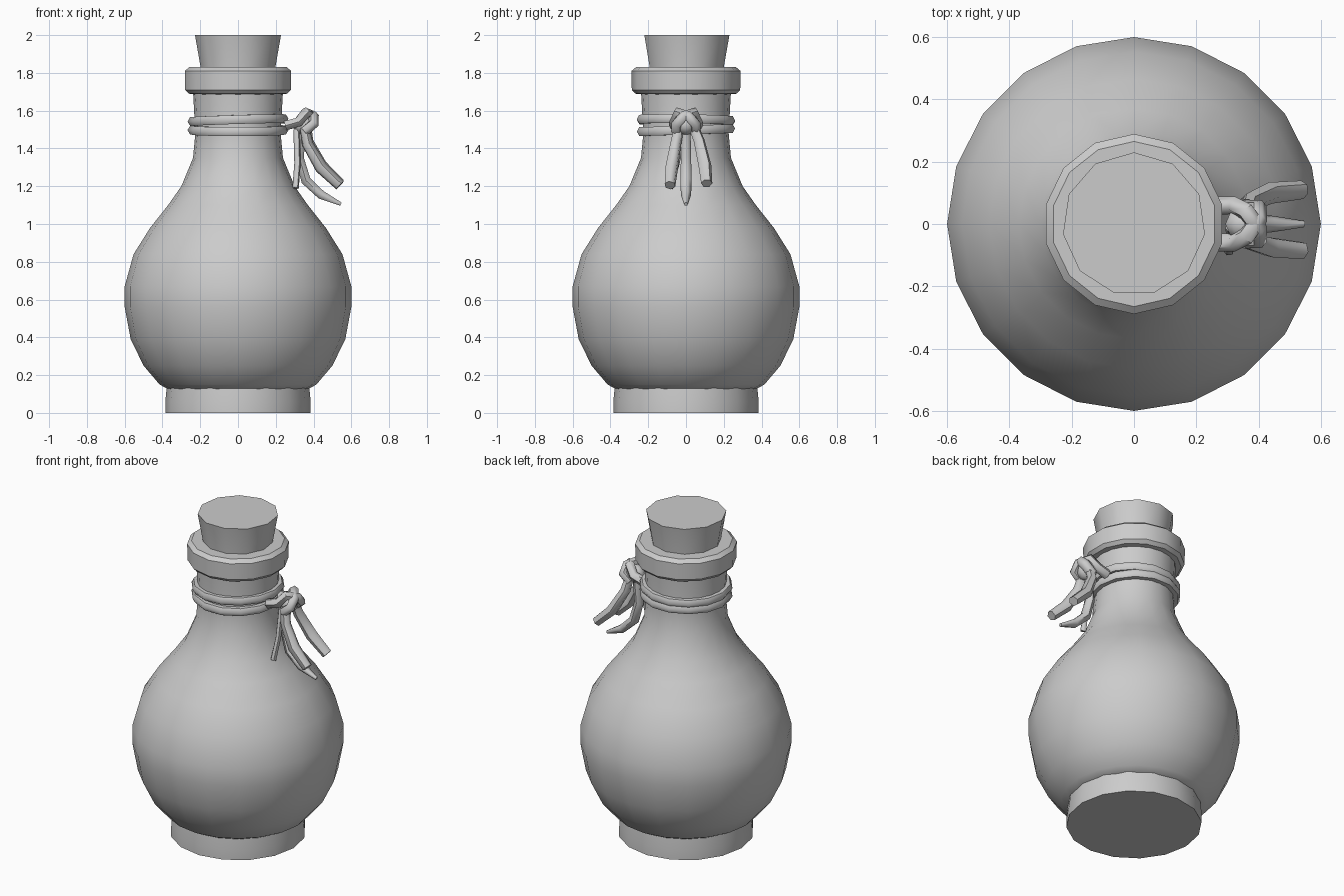
import bpy, bmesh
from math import sin, cos, pi, radians

if "Cube" in bpy.data.objects:
    bpy.data.objects.remove(bpy.data.objects["Cube"])


def finish(obj, angle=40):
    bpy.ops.object.select_all(action='DESELECT')
    obj.select_set(True)
    bpy.context.view_layer.objects.active = obj
    bpy.ops.object.shade_smooth_by_angle(angle=radians(angle))


def lathe(name, profile, sides, turn=0.0):
    """Revolve (radius, z) points about z and cap both ends."""
    bm = bmesh.new()
    rings = []
    for r, z in profile:
        rings.append([bm.verts.new((r * cos(turn + 2 * pi * i / sides),
                                    r * sin(turn + 2 * pi * i / sides), z))
                      for i in range(sides)])
    for a, b in zip(rings, rings[1:]):
        for i in range(sides):
            j = (i + 1) % sides
            bm.faces.new((a[i], a[j], b[j], b[i]))
    bm.faces.new(rings[0][::-1])
    bm.faces.new(rings[-1])
    me = bpy.data.meshes.new(name)
    bm.to_mesh(me)
    bm.free()
    obj = bpy.data.objects.new(name, me)
    bpy.context.collection.objects.link(obj)
    finish(obj)
    return obj


def tube(name, points, radius, scales=None, cyclic=False):
    """Low-poly cord along a path."""
    cu = bpy.data.curves.new(name, 'CURVE')
    cu.dimensions = '3D'
    cu.bevel_depth = radius
    cu.bevel_resolution = 1
    cu.use_fill_caps = True
    sp = cu.splines.new('POLY')
    sp.points.add(len(points) - 1)
    for i, p in enumerate(points):
        sp.points[i].co = (*p, 1)
        sp.points[i].radius = scales[i] if scales else 1
    sp.use_cyclic_u = cyclic
    obj = bpy.data.objects.new(name, cu)
    bpy.context.collection.objects.link(obj)
    bpy.ops.object.select_all(action='DESELECT')
    obj.select_set(True)
    bpy.context.view_layer.objects.active = obj
    bpy.ops.object.convert(target='MESH')
    finish(bpy.context.view_layer.objects.active, 60)


# Glass: foot, round body with neck, and lip
lathe("foot", [(0.385, 0), (0.385, 0.06), (0.375, 0.16)], 16)
lathe("body", [(0.36, 0.12), (0.415, 0.15), (0.5, 0.25), (0.568, 0.39),
               (0.6, 0.56), (0.6, 0.67), (0.553, 0.84), (0.465, 0.98),
               (0.37, 1.1), (0.3, 1.2), (0.238, 1.35), (0.226, 1.48),
               (0.238, 1.7)], 20)
lathe("lip", [(0.22, 1.685), (0.268, 1.69), (0.287, 1.71), (0.289, 1.81),
              (0.265, 1.83), (0.2, 1.83)], 14, pi / 14)

# Cork stopper
lathe("cork", [(0.195, 1.75), (0.2, 1.83), (0.23, 2.0)], 11, pi / 2)

# Two cords wound round the neck
for k, z in enumerate((1.497, 1.55)):
    tube(f"neck_cord_{k + 1}",
         [(0.24 * cos(t), 0.24 * sin(t), z + 0.008 * sin(t + k * 2))
          for t in (2 * pi * i / 14 for i in range(14))], 0.027, cyclic=True)

# Knot: crossing loops round a core
bpy.ops.mesh.primitive_uv_sphere_add(segments=8, ring_count=5, radius=1,
                                     location=(0.35, 0, 1.525))
knot = bpy.context.object
knot.name = "knot_core"
knot.scale = (0.06, 0.055, 0.055)
finish(knot, 60)
for side in (-1, 1):
    tube("knot_loop_left" if side < 0 else "knot_loop_right",
         [(0.25, side * 0.06, 1.52), (0.32, side * 0.06, 1.54),
          (0.36, side * 0.04, 1.59), (0.4, -side * 0.015, 1.57),
          (0.4, -side * 0.05, 1.53), (0.35, -side * 0.05, 1.49)],
         0.029)

# Hanging tails: two thick outer ones, a pointed centre one, a thin strand
tube("tail_left", [(0.35, -0.035, 1.52), (0.37, -0.055, 1.42),
                   (0.44, -0.075, 1.3), (0.54, -0.085, 1.205)],
     0.033, [0.8, 0.9, 1.05, 0.9])
tube("tail_right", [(0.36, 0.03, 1.54), (0.37, 0.07, 1.44),
                    (0.44, 0.1, 1.31), (0.54, 0.11, 1.215)],
     0.033, [0.8, 0.9, 1.05, 0.9])
tube("tail_centre", [(0.34, 0, 1.5), (0.325, 0, 1.35), (0.36, 0, 1.23),
                     (0.44, 0, 1.155), (0.545, 0, 1.105)],
     0.03, [0.8, 0.9, 1.0, 0.9, 0.35])
tube("inner_strand", [(0.31, -0.01, 1.5), (0.315, -0.05, 1.32),
                      (0.305, -0.085, 1.19)], 0.017)
